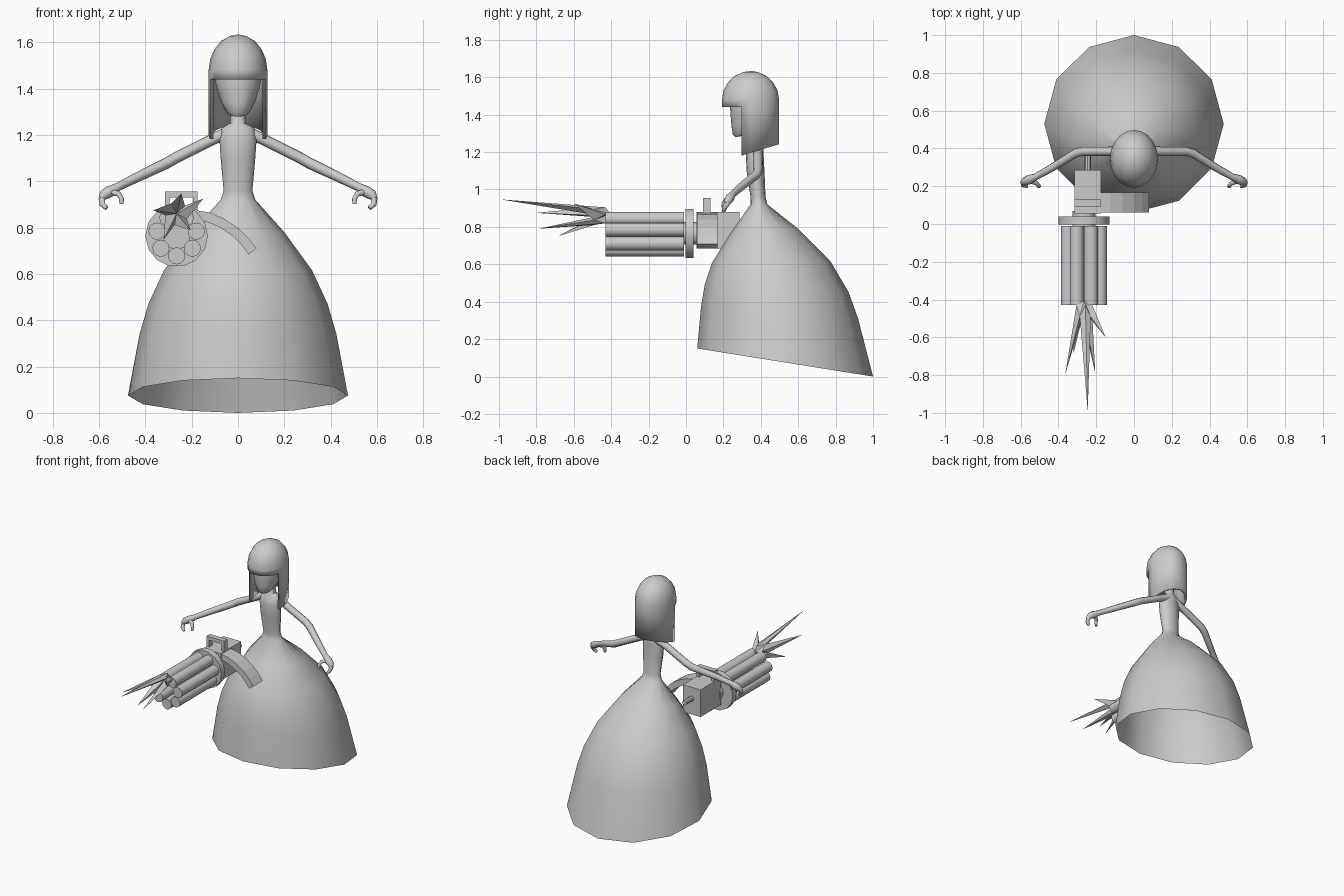
import bpy, bmesh, math
from mathutils import Vector

if "Cube" in bpy.data.objects:
    bpy.data.objects.remove(bpy.data.objects["Cube"])

grey = bpy.data.materials.new("plain_grey")
grey.diffuse_color = (0.6, 0.6, 0.6, 1)
grey.use_nodes = True
grey.node_tree.nodes["Principled BSDF"].inputs["Base Color"].default_value = grey.diffuse_color


def finish(name, bm, smooth=None):
    bmesh.ops.recalc_face_normals(bm, faces=bm.faces[:])
    me = bpy.data.meshes.new(name)
    bm.to_mesh(me)
    bm.free()
    ob = bpy.data.objects.new(name, me)
    bpy.context.collection.objects.link(ob)
    me.materials.append(grey)
    if smooth:
        shade(ob, smooth)
    return ob


def shade(ob, angle):
    bpy.ops.object.select_all(action='DESELECT')
    ob.select_set(True)
    bpy.context.view_layer.objects.active = ob
    bpy.ops.object.shade_smooth_by_angle(angle=math.radians(angle))


def loft(name, rings, n, caps=(False, True), smooth=50):
    """Each ring: front y, front z, back y, back z, half width."""
    bm = bmesh.new()
    loops = []
    for yf, zf, yb, zb, hw in rings:
        loop = []
        for i in range(n):
            a = 2 * math.pi * i / n
            t = (1 - math.cos(a)) / 2
            loop.append(bm.verts.new((hw * math.sin(a), yf + (yb - yf) * t, zf + (zb - zf) * t)))
        loops.append(loop)
    for p, q in zip(loops, loops[1:]):
        for i in range(n):
            j = (i + 1) % n
            bm.faces.new((p[i], p[j], q[j], q[i]))
    if caps[0]:
        bm.faces.new(loops[0])
    if caps[1]:
        bm.faces.new(loops[-1])
    return finish(name, bm, smooth)


def tube(name, pts):
    """Round tube through (x, y, z, radius) points."""
    cu = bpy.data.curves.new(name, 'CURVE')
    cu.dimensions = '3D'
    cu.bevel_depth = 1
    cu.bevel_resolution = 2
    cu.use_fill_caps = True
    sp = cu.splines.new('POLY')
    sp.points.add(len(pts) - 1)
    for p, (x, y, z, r) in zip(sp.points, pts):
        p.co = (x, y, z, 1)
        p.radius = r
    ob = bpy.data.objects.new(name, cu)
    bpy.context.collection.objects.link(ob)
    cu.materials.append(grey)
    bpy.ops.object.select_all(action='DESELECT')
    ob.select_set(True)
    bpy.context.view_layer.objects.active = ob
    bpy.ops.object.convert(target='MESH')
    shade(bpy.context.object, 50)


def box(name, x0, x1, y0, y1, z0, z1):
    bm = bmesh.new()
    bmesh.ops.create_cube(bm, size=1)
    for v in bm.verts:
        v.co = ((x0 + x1) / 2 + v.co.x * (x1 - x0), (y0 + y1) / 2 + v.co.y * (y1 - y0),
                (z0 + z1) / 2 + v.co.z * (z1 - z0))
    return finish(name, bm)


def rod(name, x, z, r, y0, y1, n=12):
    loop = lambda y: [(x + r * math.cos(2 * math.pi * i / n), y, z + r * math.sin(2 * math.pi * i / n))
                      for i in range(n)]
    bm = bmesh.new()
    a, b = [[bm.verts.new(c) for c in loop(y)] for y in (y0, y1)]
    for i in range(n):
        j = (i + 1) % n
        bm.faces.new((a[i], a[j], b[j], b[i]))
    bm.faces.new(a)
    bm.faces.new(b)
    return finish(name, bm, 40)


# gown: open skirt flowing into bodice, shoulders and neck
loft("gown_and_neck", [
    (.06, .15, 1.0, 0, .475), (.08, .37, .92, .31, .425), (.10, .49, .87, .45, .387),
    (.14, .61, .77, .62, .32), (.24, .77, .60, .79, .20), (.345, .92, .435, .92, .075),
    (.345, .96, .425, .96, .062), (.325, 1.09, .42, 1.09, .074), (.32, 1.18, .415, 1.18, .08),
    (.33, 1.23, .415, 1.23, .07), (.345, 1.25, .405, 1.25, .035), (.34, 1.33, .40, 1.33, .03)], 12)

# face
loft("head", [
    (.265, 1.28, .33, 1.29, .035), (.25, 1.295, .37, 1.30, .05), (.243, 1.34, .40, 1.34, .073),
    (.238, 1.40, .43, 1.40, .092), (.235, 1.46, .45, 1.46, .105), (.25, 1.53, .44, 1.53, .09)],
    16, caps=(True, True))

# hair: domed cap with fringe, then a curtain around the sides and back
bm = bmesh.new()
N = 20
profile = [(1, 1.44), (1, 1.48), (.94, 1.53), (.80, 1.57), (.58, 1.605), (.28, 1.627)]


def hair_point(i, s, z):
    a = 2 * math.pi * i / N
    return Vector((.127 * s * math.cos(a), .345 + .153 * s * math.sin(a), z))


loops = [[bm.verts.new(hair_point(i, s, z)) for i in range(N)] for s, z in profile]
for p, q in zip(loops, loops[1:]):
    for i in range(N):
        bm.faces.new((p[i], p[(i + 1) % N], q[(i + 1) % N], q[i]))
peak = bm.verts.new((0, .35, 1.634))
for i in range(N):
    bm.faces.new((loops[-1][i], loops[-1][(i + 1) % N], peak))
hem = []
for i in range(-1, 12):
    p = hair_point(i, 1, 0)
    hem.append(bm.verts.new((p.x, p.y, 1.18 + (p.y - .29) * .3)))
for k in range(12):
    bm.faces.new((loops[0][k - 1], loops[0][k], hem[k + 1], hem[k]))
hair = finish("hair", bm, 50)
mod = hair.modifiers.new("thickness", 'SOLIDIFY')
mod.thickness = .015
mod.offset = -1

# arms and hands, mirrored
for side, s in (("left", 1), ("right", -1)):
    def limb(name, pts):
        tube(side + "_" + name, [(s * x, y, z, r) for x, y, z, r in pts])
    limb("arm", [(.03, .385, 1.215, .03), (.10, .385, 1.185, .024), (.27, .385, 1.10, .024),
                 (.31, .375, 1.077, .024), (.44, .295, 1.015, .021), (.52, .25, .975, .018),
                 (.555, .235, .955, .025), (.58, .225, .94, .022), (.592, .215, .925, .012)])
    limb("finger", [(.565, .235, .95, .017), (.588, .22, .925, .015),
                    (.585, .205, .90, .013), (.567, .20, .883, .010)])
    limb("thumb", [(.55, .23, .955, .014), (.515, .215, .945, .012),
                   (.503, .20, .925, .011), (.503, .20, .902, .009)])

# rotary gun: barrels, collar, hub, body
GX, GZ = -.265, .765
for k in range(7):
    a = -math.pi / 2 + 2 * math.pi * k / 7
    rod("barrel_%d" % k, GX + .087 * math.cos(a), GZ + .087 * math.sin(a), .037, -.43, -.01)
rod("collar", GX, GZ, .135, -.003, .04, 14)
rod("hub", GX, GZ, .06, -.02, .07)
box("gun_body", -.315, -.175, .055, .285, .685, .88)
rod("rear_grip", -.245, .80, .017, .28, .37, 8)

# carrying handle
for x in (-.315, -.195):
    box("handle_post", x, x + .02, .092, .13, .875, .935)
box("handle_bar", -.315, -.175, .092, .13, .93, .955)

# curved ammunition belt
bm = bmesh.new()
path = [(-.19, .855), (-.13, .845), (-.07, .82), (-.01, .78), (.03, .74), (.063, .697)]
path = [Vector(p) for p in path]
prev = None
for k, p in enumerate(path):
    d = (path[min(k + 1, 5)] - path[max(k - 1, 0)]).normalized()
    nrm = Vector((-d.y, d.x)) * .021
    o, i = p + nrm, p - nrm
    ring = [bm.verts.new(c) for c in ((o.x, .06, o.y), (o.x, .168, o.y), (i.x, .168, i.y), (i.x, .06, i.y))]
    if prev:
        for j in range(4):
            bm.faces.new((prev[j], prev[(j + 1) % 4], ring[(j + 1) % 4], ring[j]))
    if k in (0, 5):
        bm.faces.new(ring)
    prev = ring
finish("ammo_belt", bm)

# muzzle flash: five spikes around the top barrels
tips = [(-.245, -.99, .947), (-.365, -.80, .875), (-.32, -.685, .75), (-.205, -.79, .79), (-.15, -.60, .925)]
FX, FZ = -.265, .86
bm = bmesh.new()
for k, tip in enumerate(tips):
    a = math.radians(80 + 72 * k)
    ring = lambda off, r, y: bm.verts.new((FX + r * math.cos(a + off), y, FZ + r * math.sin(a + off)))
    h = math.pi / 5
    base = [ring(-h, .05, -.49), ring(0, .045, -.43), ring(h, .05, -.49), ring(0, 0, -.46)]
    root = bm.verts.new((FX, -.405, FZ + .01))
    t = bm.verts.new(tip)
    for j in range(4):
        bm.faces.new((base[j], base[(j + 1) % 4], t))
    bm.faces.new((base[0], base[1], root))
    bm.faces.new((base[1], base[2], root))
bmesh.ops.remove_doubles(bm, verts=bm.verts[:], dist=.0005)
finish("muzzle_flash", bm)
